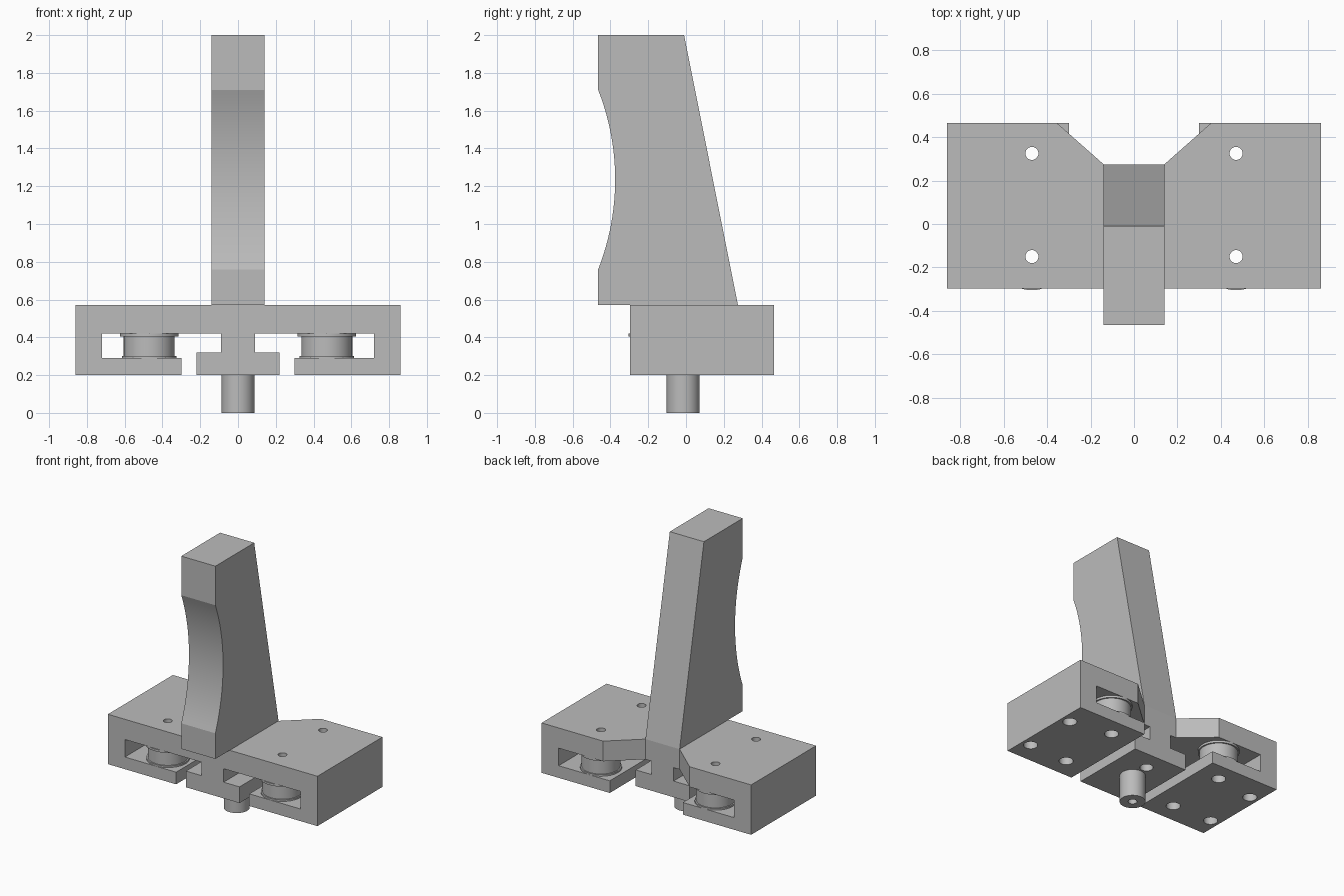
import bpy, bmesh
from math import sin, cos, pi, radians, asin
from mathutils import Vector

old = bpy.data.objects.get("Cube")
if old:
    bpy.data.objects.remove(old, do_unlink=True)

grey = bpy.data.materials.new("plain grey")
grey.use_nodes = True
grey.diffuse_color = (0.5, 0.5, 0.5, 1)
grey.node_tree.nodes["Principled BSDF"].inputs["Base Color"].default_value = (0.5, 0.5, 0.5, 1)


def finish(bm, name):
    bmesh.ops.recalc_face_normals(bm, faces=bm.faces)
    mesh = bpy.data.meshes.new(name)
    bm.to_mesh(mesh)
    bm.free()
    mesh.materials.append(grey)
    ob = bpy.data.objects.new(name, mesh)
    bpy.context.collection.objects.link(ob)
    return ob


def prism(name, points, axis, low, high):
    """Extrude a flat outline along one axis."""
    bm = bmesh.new()
    place = {"x": lambda a, b: (low, a, b),
             "y": lambda a, b: (a, low, b),
             "z": lambda a, b: (a, b, low)}[axis]
    face = bm.faces.new([bm.verts.new(place(a, b)) for a, b in points])
    moved = bmesh.ops.extrude_face_region(bm, geom=[face])["geom"]
    shift = Vector([(high - low) * (axis == k) for k in "xyz"])
    bmesh.ops.translate(bm, vec=shift, verts=[v for v in moved if isinstance(v, bmesh.types.BMVert)])
    return finish(bm, name)


def lathe(name, profile, x, y, steps=48):
    """Turn a closed (radius, height) outline around a vertical axis."""
    bm = bmesh.new()
    rings = []
    for i in range(steps):
        a = 2 * pi * i / steps
        rings.append([bm.verts.new((x + r * cos(a), y + r * sin(a), z)) for r, z in profile])
    n = len(profile)
    for i in range(steps):
        p, q = rings[i], rings[(i + 1) % steps]
        for j in range(n):
            k = (j + 1) % n
            bm.faces.new((p[j], q[j], q[k], p[k]))
    return finish(bm, name)


def rod(x, y, r, low, high):
    outline = [(x + r * cos(2 * pi * i / 32), y + r * sin(2 * pi * i / 32)) for i in range(32)]
    return prism("cutter", outline, "z", low, high)


def cut(ob, cutters):
    for c in cutters:
        c.hide_render = True
        mod = ob.modifiers.new("cut", "BOOLEAN")
        mod.operation = "DIFFERENCE"
        mod.solver = "EXACT"
        mod.object = c
    dg = bpy.context.evaluated_depsgraph_get()
    mesh = bpy.data.meshes.new_from_object(ob.evaluated_get(dg))
    ob.modifiers.clear()
    ob.data = mesh
    for c in cutters:
        bpy.data.objects.remove(c, do_unlink=True)


def smooth(ob):
    bpy.ops.object.select_all(action="DESELECT")
    ob.select_set(True)
    bpy.context.view_layer.objects.active = ob
    bpy.ops.object.shade_smooth_by_angle(angle=radians(20))


FRONT, BACK, NOTCH = -0.297, 0.465, 0.275
TOP, CEIL, LIP, BASE = 0.57, 0.42, 0.29, 0.2
ROLLER_X = 0.47
ROLLER_Y = (-0.15, 0.325)

# carriage: slotted section run front to back
half = [(0.86, TOP), (0.86, BASE), (0.30, BASE), (0.30, LIP), (0.72, LIP), (0.72, CEIL),
        (0.09, CEIL), (0.09, 0.32), (0.22, 0.32), (0.22, BASE)]
section = half + [(-x, z) for x, z in reversed(half)]
carriage = prism("carriage", section, "y", FRONT, BACK)

# rear notch, bolt holes and blind holes
run = 0.215 * 1.2
rise = (BACK - NOTCH) * 1.2
notch = [(-0.14, NOTCH), (0.14, NOTCH), (0.14 + run, NOTCH + rise), (-0.14 - run, NOTCH + rise)]
slot = [(-0.26, NOTCH), (0.26, NOTCH), (0.26, 0.6), (-0.26, 0.6)]
cutters = [prism("cutter", notch, "z", 0.41, 0.7),
           prism("cutter", slot, "z", 0.1, 0.415),
           rod(0, 0.13, 0.045, 0.1, 0.3)]
for side in (-1, 1):
    for y in ROLLER_Y:
        cutters.append(rod(side * ROLLER_X, y, 0.03, 0.35, 0.7))
        cutters.append(rod(side * ROLLER_X, y, 0.048, 0.1, 0.35))
    for y in (-0.14, 0.27):
        cutters.append(rod(side * 0.79, y, 0.048, 0.1, 0.3))
cut(carriage, cutters)
smooth(carriage)

# handle with a hollowed front
radius, sag_y, mid_z = 1.298, -0.375, 1.235
sweep = asin(0.475 / radius)
outline = [(NOTCH, TOP), (-0.01, 2.0), (-0.465, 2.0)]
for i in range(25):
    a = sweep * (1 - i / 12)
    outline.append((sag_y - radius + radius * cos(a), mid_z + radius * sin(a)))
outline.append((-0.465, TOP))
smooth(prism("handle", outline, "x", -0.14, 0.14))

# rollers: flanged rings in the side slots
for side, label in ((-1, "right"), (1, "left")):
    for y, place, rim, low_rim, barrel in ((ROLLER_Y[0], "front", 0.155, 0.145, 0.135),
                                           (ROLLER_Y[1], "rear", 0.14, 0.14, 0.13)):
        ring = [(0.034, LIP), (low_rim, LIP), (low_rim, 0.302), (barrel, 0.302),
                (barrel, 0.404), (rim, 0.404), (rim, CEIL), (0.034, CEIL)]
        smooth(lathe(f"{place}_{label}_roller", ring, side * ROLLER_X, y))

# pin with a bored end
bore = [(0.001, BASE), (0.087, BASE), (0.087, 0), (0.03, 0), (0.03, 0.12), (0.001, 0.12)]
smooth(lathe("pin", bore, 0, -0.015))
